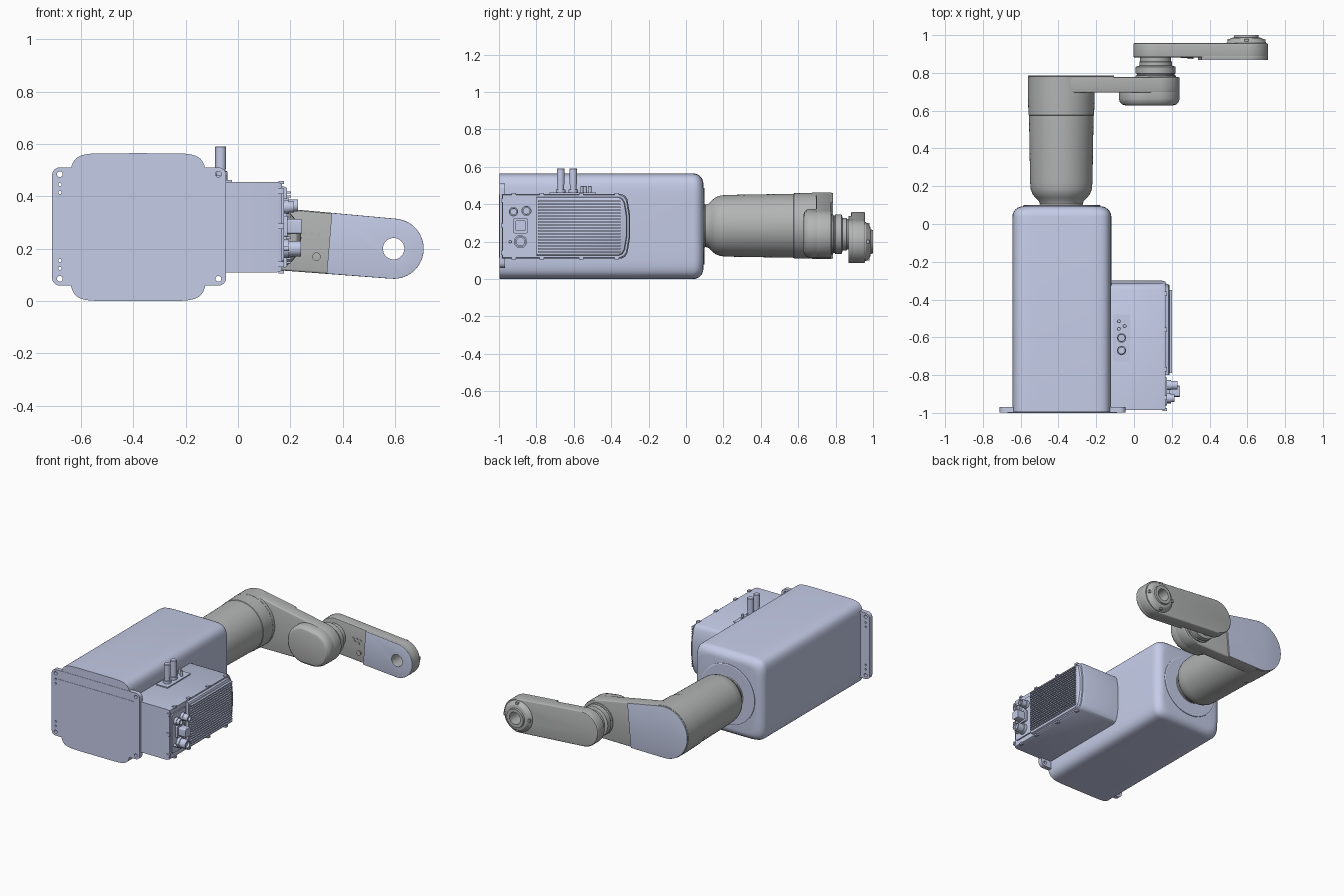
import bpy, bmesh
from math import sin, cos, pi, acos, atan2, hypot, radians, copysign

cube = bpy.data.objects.get("Cube")
if cube:
    bpy.data.objects.remove(cube, do_unlink=True)


def material(name, color):
    m = bpy.data.materials.new(name)
    m.use_nodes = True
    m.diffuse_color = (*color, 1)
    m.node_tree.nodes["Principled BSDF"].inputs["Base Color"].default_value = (*color, 1)
    return m


BLUE = material("pale blue paint", (0.59, 0.64, 0.85))
GREY = material("arm grey", (0.45, 0.46, 0.455))
parts = []


def place(axis, s, u, v):
    return {"x": (s, u, v), "y": (u, s, v), "z": (u, v, s)}[axis]


def make(name, bm, mat):
    bmesh.ops.recalc_face_normals(bm, faces=bm.faces)
    mesh = bpy.data.meshes.new(name)
    bm.to_mesh(mesh)
    bm.free()
    mesh.materials.append(mat)
    ob = bpy.data.objects.new(name, mesh)
    bpy.context.scene.collection.objects.link(ob)
    parts.append(ob)
    return ob


def loft(name, sections, mat, axis="y"):
    """Skin a list of (position, outline) sections and cap the ends."""
    bm = bmesh.new()
    rings = [[bm.verts.new(place(axis, s, u, v)) for u, v in pts] for s, pts in sections]
    n = len(rings[0])
    for a, b in zip(rings, rings[1:]):
        for i in range(n):
            j = (i + 1) % n
            bm.faces.new((a[i], a[j], b[j], b[i]))
    bm.faces.new(rings[0])
    bm.faces.new(rings[-1])
    return make(name, bm, mat)


def boxes(name, spans, mat):
    bm = bmesh.new()
    for x0, x1, y0, y1, z0, z1 in spans:
        for v in bmesh.ops.create_cube(bm, size=1)["verts"]:
            v.co = (x1 if v.co.x > 0 else x0, y1 if v.co.y > 0 else y0, z1 if v.co.z > 0 else z0)
    return make(name, bm, mat)


def arc(c, r, a0, a1, n):
    return [(c[0] + r * cos(a0 + (a1 - a0) * i / n), c[1] + r * sin(a0 + (a1 - a0) * i / n))
            for i in range(n + 1)]


def circle(c, r, n=48):
    return arc(c, r, 0, 2 * pi, n)[:-1]


def turned(name, c, profile, mat, axis="y", n=48):
    return loft(name, [(s, circle(c, r, n)) for s, r in profile], mat, axis)


def rounded(c, a, b, r):
    pts = []
    for k, (sx, sz) in enumerate(((1, 1), (-1, 1), (-1, -1), (1, -1))):
        pts += arc((c[0] + sx * (a - r), c[1] + sz * (b - r)), r, k * pi / 2, (k + 1) * pi / 2, 6)
    return pts


def squircle(c, a, b, power=8, n=96):
    f = lambda t: copysign(abs(t) ** (2 / power), t) if abs(t) > 1e-6 else 0
    return [(c[0] + a * f(cos(2 * pi * i / n)), c[1] + b * f(sin(2 * pi * i / n))) for i in range(n)]


def link(c0, r0, c1, r1, start=None):
    """Outline of two circles joined by tangents, or cut square part way along."""
    dx, dz = c1[0] - c0[0], c1[1] - c0[1]
    phi, al = atan2(dz, dx), acos((r0 - r1) / hypot(dx, dz))
    tip = arc(c1, r1, phi - al, phi + al, 28)
    root = arc(c0, r0, phi + al, phi + 2 * pi - al, 28)
    if start is None:
        return tip + root
    mix = lambda p, q: (p[0] + (q[0] - p[0]) * start, p[1] + (q[1] - p[1]) * start)
    return tip + [mix(root[0], tip[-1]), mix(root[-1], tip[0])]


def soft(s0, s1, b):
    """Positions and insets that round both ends of an extrusion."""
    steps = [(b * (1 - cos(t * pi / 6)), b * (1 - sin(t * pi / 6))) for t in range(4)]
    return [(s0 + d, i) for d, i in steps] + [(s1 - d, i) for d, i in reversed(steps)]


def arm(name, c0, r0, c1, r1, y0, y1, b, mat, start=None):
    return loft(name, [(y, link(c0, r0 - i, c1, r1 - i, start)) for y, i in soft(y0, y1, b)], mat)


def drill(ob, centres, r, y0, y1):
    for c in centres:
        tool = turned("drill", c, [(y0, r), (y1, r)], ob.data.materials[0], n=32)
        parts.remove(tool)
        tool.hide_render = True
        mod = ob.modifiers.new("hole", "BOOLEAN")
        mod.operation, mod.solver, mod.object = "DIFFERENCE", "EXACT", tool
        bpy.context.view_layer.objects.active = ob
        bpy.ops.object.modifier_apply(modifier=mod.name)
        bpy.data.objects.remove(tool, do_unlink=True)


# Main housing with a rounded far end
mid = (-0.382, 0.2825)
R = 0.055
ends = [(-0.996, 0)] + [(0.093 - R + R * sin(t * pi / 12), R * (1 - cos(t * pi / 12))) for t in range(7)]
loft("housing", [(y, squircle(mid, 0.262 - i, 0.2825 - i)) for y, i in ends], BLUE)
turned("shoulder_seat", mid, [(0.085, 0.205), (0.097, 0.205), (0.1, 0.2)], BLUE)

# Mounting flange, its holes and the front access panel
flange = loft("mounting_flange", [(y, rounded((-0.378, 0.285), 0.333, 0.226, 0.03))
                                  for y in (-0.998, -0.968)], BLUE)
drill(flange, [(-0.378 + sx * 0.303, 0.285 + sz * 0.2) for sx in (-1, 1) for sz in (-1, 1)], 0.011, -1.1, -0.9)
drill(flange, [(-0.681, 0.285 + sz * d) for sz in (-1, 1) for d in (0.13, 0.16)], 0.006, -1.1, -0.9)
loft("front_panel", [(y, rounded((-0.38, 0.283), 0.29, 0.168, 0.012)) for y in (-0.997, -1.0)], BLUE)

# Controller case on the side
half = [(-0.985, 0.345), (-0.345, 0.345), (-0.325, 0.335), (-0.313, 0.315), (-0.3, 0.24)]


def case(inset, y0):
    top = [(max(y, y0) - (inset if y > y0 else 0), 0.11 + z - inset) for y, z in half]
    return top + [(y, 0.565 - z) for y, z in reversed(top)]


loft("controller_case", [(-0.13, case(0, -0.985)), (0.15, case(0, -0.985)), (0.168, case(0.006, -0.98))], BLUE, "x")
loft("heat_sink_base", [(0.165, case(0.014, -0.8)), (0.184, case(0.02, -0.8))], BLUE, "x")
loft("heat_sink_rim", [(0.183, case(0.018, -0.8)), (0.187, case(0.024, -0.8))], BLUE, "x")
boxes("cooling_fins", [(0.18, 0.202, -0.79, -0.35 - 0.000 * k, 0.143 + 0.0158 * k, 0.151 + 0.0158 * k)
                       for k in range(18)], BLUE)
boxes("case_clips", [(0.155, 0.175, y - 0.012, y + 0.012, z, z + 0.012)
                     for y in (-0.92, -0.77, -0.56, -0.37) for z in (0.105, 0.447)], BLUE)
boxes("case_front_clips", [(0.15, 0.175, -0.99, -0.975, z, z + 0.022) for z in (0.13, 0.275, 0.41)], BLUE)

# Connector field beside the heat sink
loft("connector_plate", [(s, rounded((-0.887, 0.283), 0.075, 0.135, 0.015)) for s in (0.16, 0.176)], BLUE, "x")
for name, c, r, out in (("round_socket_a", (-0.922, 0.36), 0.025, 0.215), ("round_socket_b", (-0.853, 0.365), 0.027, 0.23),
                        ("power_socket", (-0.885, 0.2), 0.035, 0.24), ("key_socket", (-0.94, 0.2), 0.009, 0.19)):
    turned(name, c, [(0.17, r), (0.195, r), (0.195, r * 0.85), (out, r * 0.85), (out, r * 0.6), (out - 0.015, r * 0.6)],
           BLUE, "x", 32)
loft("square_socket", [(s, rounded((-0.885, 0.285), w, w, 0.008)) for s, w in
                       ((0.17, 0.04), (0.19, 0.04), (0.19, 0.028), (0.243, 0.028))], BLUE, "x")

# Cable entry plate and plugs on top of the case
boxes("cable_plate", [(-0.11, -0.022, -0.73, -0.48, 0.45, 0.462)], BLUE)
for k, y in enumerate((-0.67, -0.603)):
    turned(f"cable_plug_{k + 1}", (-0.066, y),
           [(0.46, 0.025), (0.48, 0.025), (0.48, 0.018), (0.505, 0.018), (0.505, 0.021), (0.588, 0.021), (0.591, 0.018)],
           BLUE, "z", 32)
for k, (x, y) in enumerate(((-0.05, -0.54), (-0.08, -0.555), (-0.08, -0.515))):
    turned(f"air_fitting_{k + 1}", (x, y), [(0.46, 0.01), (0.495, 0.01), (0.497, 0.008)], BLUE, "z", 20)

# Shoulder drum
shoulder, elbow, wrist = (-0.385, 0.285), (0.115, 0.24), (0.595, 0.2)
turned("shoulder_drum", shoulder,
       [(0.09, 0.122), (0.105, 0.113), (0.12, 0.118), (0.14, 0.138), (0.16, 0.153), (0.185, 0.162), (0.22, 0.165),
        (0.575, 0.171), (0.577, 0.174), (0.67, 0.176), (0.7, 0.176)], GREY, n=64)

# Upper arm with its blue rear cover and elbow housing
arm("upper_arm", shoulder, 0.176, elbow, 0.127, 0.695, 0.777, 0.008, GREY)
loft("upper_arm_root", [(y, circle(shoulder, r, 64)) for y, r in ((0.675, 0.177), (0.777, 0.177))], GREY)
arm("upper_arm_cover_base", elbow, 0.126, shoulder, 0.175, 0.77, 0.783, 0.002, GREY, 0.5)
arm("upper_arm_cover", elbow, 0.126, shoulder, 0.175, 0.782, 0.787, 0.001, BLUE, 0.5)
arm("elbow_housing", (0.05, 0.246), 0.13, elbow, 0.126, 0.628, 0.74, 0.035, GREY)
turned("elbow_joint", elbow, [(0.77, 0.108), (0.785, 0.108), (0.788, 0.1), (0.795, 0.1), (0.798, 0.106), (0.832, 0.106),
                              (0.838, 0.087), (0.858, 0.087), (0.861, 0.082), (0.89, 0.082)], GREY)

# Forearm with its blue front cover and tool flange
fore = arm("forearm", elbow, 0.119, wrist, 0.115, 0.882, 0.957, 0.008, GREY)
step = arm("forearm_cover_base", elbow, 0.118, wrist, 0.115, 0.872, 0.89, 0.002, GREY, 0.485)
cover = arm("forearm_cover", elbow, 0.118, wrist, 0.115, 0.868, 0.873, 0.001, BLUE, 0.485)
tool_flange = turned("tool_flange", wrist, [(0.95, 0.106), (0.962, 0.104), (0.984, 0.083), (0.988, 0.065), (1.0, 0.063)], GREY)
for ob in (fore, step, cover, tool_flange):
    drill(ob, [wrist], 0.041, 0.8, 1.1)

# Small fittings on the forearm
for k, (x, z, r) in enumerate(((0.255, 0.255, 0.009), (0.28, 0.257, 0.009), (0.307, 0.253, 0.009),
                               (0.268, 0.235, 0.009), (0.293, 0.232, 0.009), (0.3, 0.17, 0.016))):
    turned(f"forearm_port_{k + 1}", (x, z), [(0.89, r), (0.874 if r > 0.01 else 0.878, r)], GREY, n=20)
boxes("tool_flange_lugs", [(0.595 + d - 0.01, 0.595 + d + 0.01, 0.955, 0.98, 0.2 + e - 0.01, 0.2 + e + 0.01)
                           for d, e in ((0.09, 0), (-0.09, 0), (0, 0.09), (0, -0.09))], GREY)

# Smooth shading with crisp edges
for ob in parts:
    ob.data.shade_smooth()
    ob.data.set_sharp_from_angle(angle=radians(30))
